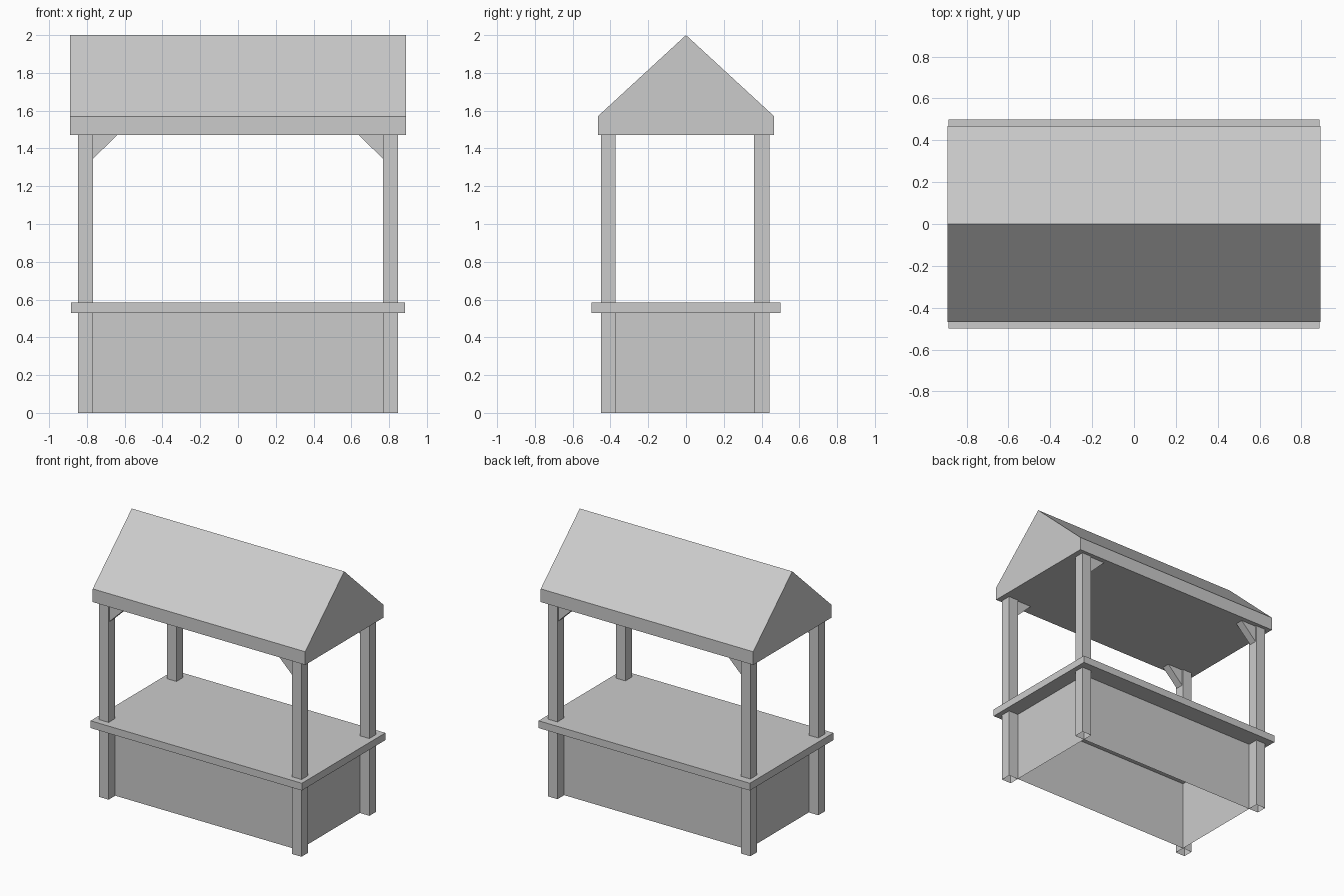
import bpy
import bmesh
from mathutils import Vector

cube = bpy.data.objects.get("Cube")
if cube:
    bpy.data.objects.remove(cube, do_unlink=True)

grey = bpy.data.materials.new("plain grey")
grey.use_nodes = True
colour = (0.6, 0.6, 0.6, 1)
grey.diffuse_color = colour
grey.node_tree.nodes["Principled BSDF"].inputs["Base Color"].default_value = colour


def finish(name, bm):
    bmesh.ops.recalc_face_normals(bm, faces=bm.faces[:])
    mesh = bpy.data.meshes.new(name)
    bm.to_mesh(mesh)
    bm.free()
    mesh.materials.append(grey)
    obj = bpy.data.objects.new(name, mesh)
    bpy.context.collection.objects.link(obj)
    return obj


def box(name, low, high, open_bottom=False, open_top=False):
    bm = bmesh.new()
    bmesh.ops.create_cube(bm, size=1)
    low, high = Vector(low), Vector(high)
    for v in bm.verts:
        v.co = Vector(low[i] + (v.co[i] + 0.5) * (high[i] - low[i]) for i in range(3))
    bm.normal_update()
    gone = [f for f in bm.faces if (open_bottom and f.normal.z < -0.9)
            or (open_top and f.normal.z > 0.9)]
    bmesh.ops.delete(bm, geom=gone, context="FACES")
    return finish(name, bm)


def prism(name, profile, direction):
    """Extrude a closed profile along a direction."""
    bm = bmesh.new()
    face = bm.faces.new([bm.verts.new(p) for p in profile])
    result = bmesh.ops.extrude_face_region(bm, geom=[face], use_keep_orig=True)
    moved = [g for g in result["geom"] if isinstance(g, bmesh.types.BMVert)]
    bmesh.ops.translate(bm, verts=moved, vec=direction)
    return finish(name, bm)


post_in, post_out = 0.768, 0.848
rows = {"front": (-0.451, -0.372), "back": (0.361, 0.441)}
eave = 1.47

# Stall body: thin walls, open underneath, set inside the posts
box("stall_body", (-post_in, -0.372, 0), (post_in, 0.361, 0.54),
    open_bottom=True, open_top=True)

# Counter slab
box("counter", (-0.885, -0.5, 0.53), (0.885, 0.5, 0.585))

# Corner posts with angled braces
for row, (y0, y1) in rows.items():
    for side, s in (("left", 1), ("right", -1)):
        xs = sorted((s * post_in, s * post_out))
        box(f"{row}_{side}_post", (xs[0], y0, 0), (xs[1], y1, eave + 0.02), open_bottom=True)
        y = y0 + 0.01
        prism(f"{row}_{side}_brace",
              [(s * post_in, y, eave), (s * 0.64, y, eave), (s * post_in, y, 1.345)],
              (0, y1 - y0 - 0.02, 0))

# Gabled roof with a flat underside
prism("roof",
      [(-0.89, -0.467, eave), (-0.89, 0.467, eave), (-0.89, 0.467, 1.57),
       (-0.89, 0, 2), (-0.89, -0.467, 1.57)],
      (1.78, 0, 0))
